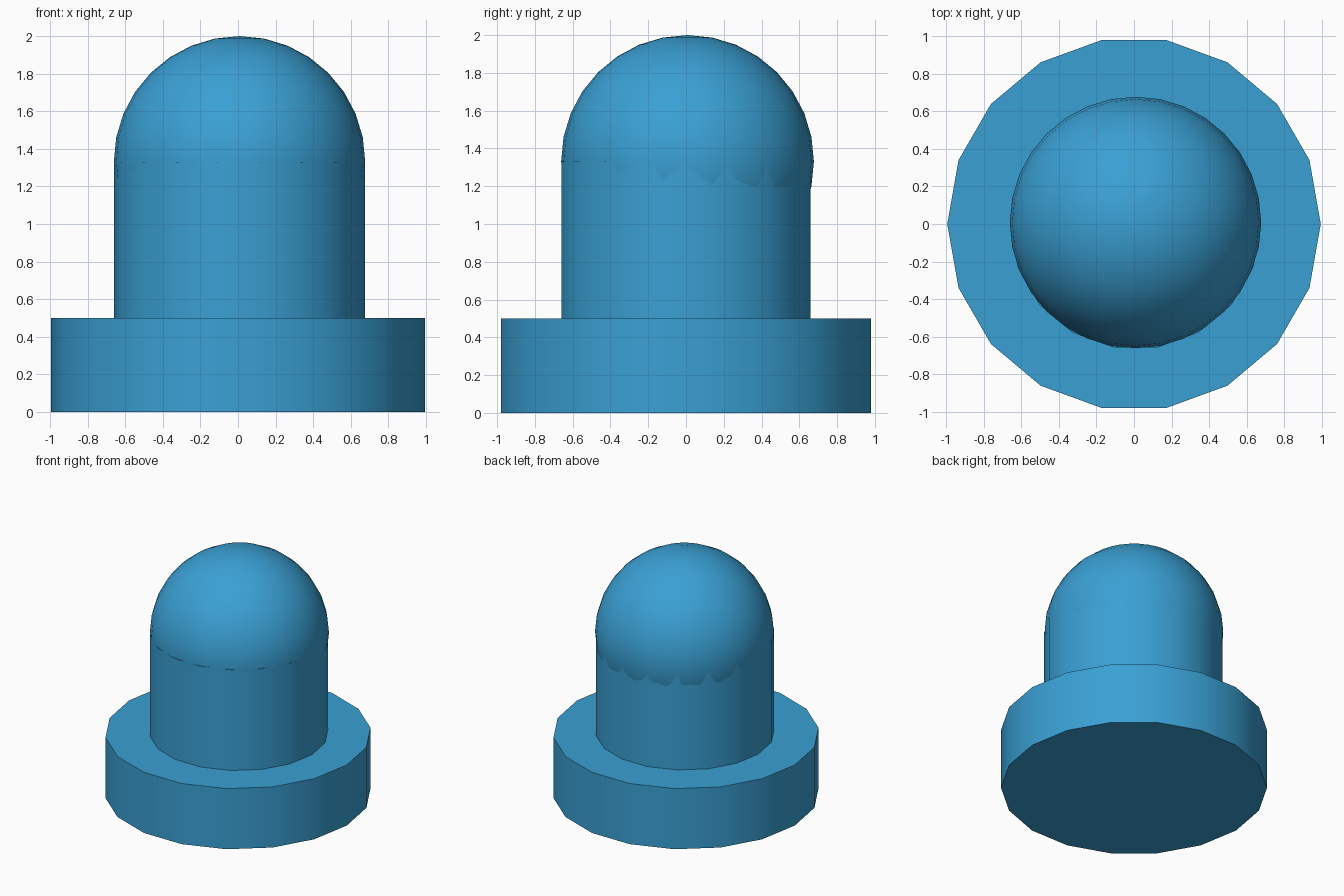
import bpy
import math

# Remove the default object
cube = bpy.data.objects.get("Cube")
if cube:
    bpy.data.objects.remove(cube, do_unlink=True)

# Single blue material
blue = bpy.data.materials.new("blue")
blue.use_nodes = True
COLOUR = (0.042, 0.351, 0.658, 1.0)
blue.diffuse_color = COLOUR
blue.node_tree.nodes["Principled BSDF"].inputs["Base Color"].default_value = COLOUR


def finish(name):
    """Name, colour and smooth the active object, keeping rims sharp."""
    obj = bpy.context.object
    obj.name = name
    obj.data.materials.append(blue)
    bpy.ops.object.shade_smooth_by_angle(angle=math.radians(40))
    return obj


def cylinder(name, radius, bottom, top, x=0.0, sides=18):
    """Upright prism with one vertex pointing along +x."""
    bpy.ops.mesh.primitive_cylinder_add(
        vertices=sides, radius=radius, depth=top - bottom,
        location=(x, 0, (bottom + top) / 2),
        rotation=(0, 0, math.pi / 2))
    bpy.ops.object.transform_apply(location=False, rotation=True, scale=False)
    return finish(name)


# Wide base disc
cylinder("base", 0.994, 0.0, 0.5)

# Column standing on the base
cylinder("column", 0.668, 0.5, 1.33, x=0.008)

# Round dome, a full ball sunk into the column top
bpy.ops.mesh.primitive_uv_sphere_add(
    segments=32, ring_count=16, radius=0.669, location=(0.008, 0.008, 1.331))
finish("dome")
